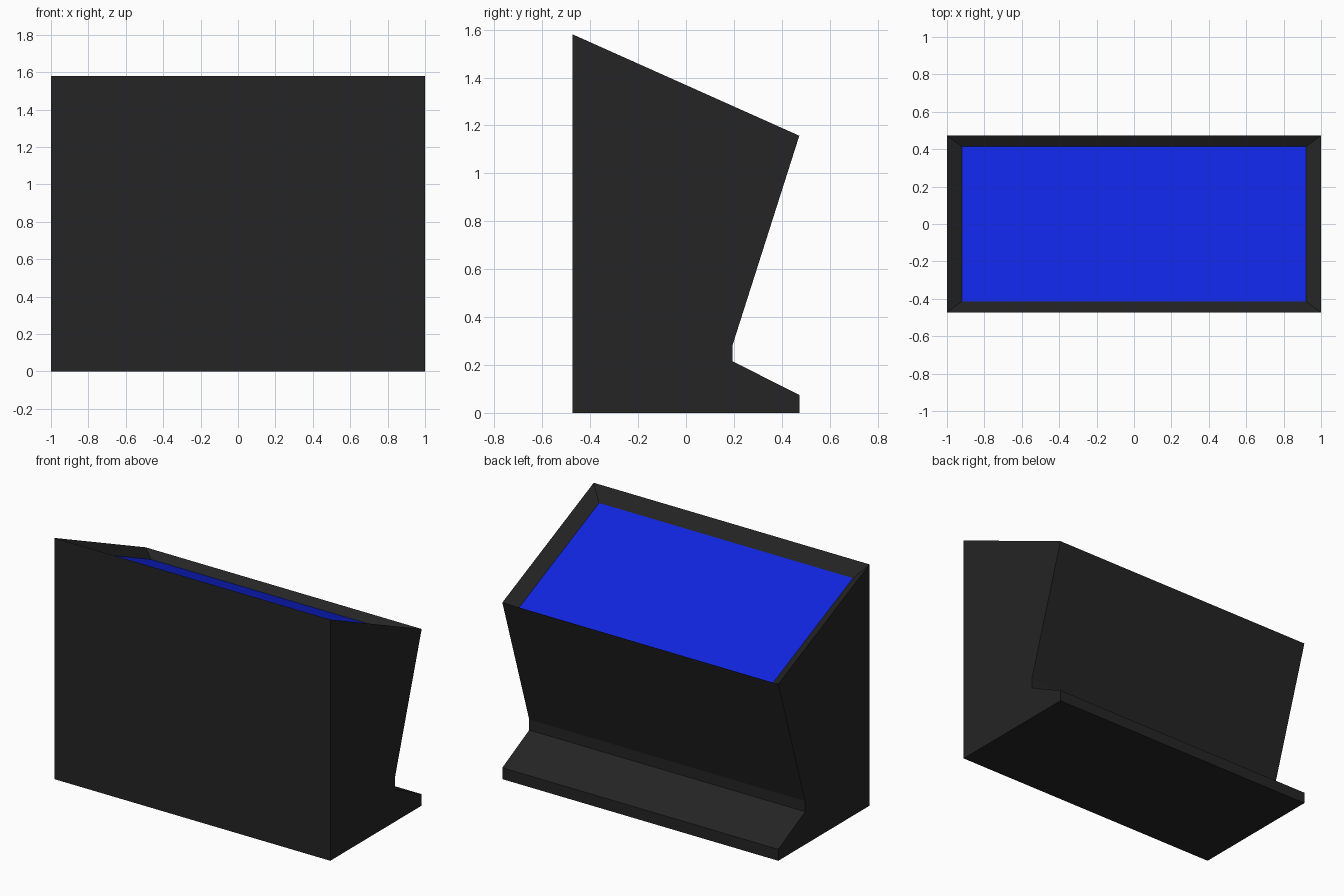
import bpy
import bmesh
from math import copysign

cube = bpy.data.objects.get("Cube")
if cube:
    bpy.data.objects.remove(cube, do_unlink=True)


def make_material(name, colour):
    mat = bpy.data.materials.new(name)
    mat.use_nodes = True
    mat.diffuse_color = colour
    mat.node_tree.nodes["Principled BSDF"].inputs["Base Color"].default_value = colour
    return mat


charcoal = make_material("charcoal", (0.018, 0.018, 0.018, 1))
blue = make_material("screen blue", (0.005, 0.018, 0.73, 1))

HALF_WIDTH = 1.0
HALF_DEPTH = 0.473
FRONT_TOP, BACK_TOP = 1.58, 1.157
RECESS = 0.062


def top_height(y):
    """Height of the sloping top at depth y."""
    t = (y + HALF_DEPTH) / (2 * HALF_DEPTH)
    return FRONT_TOP + (BACK_TOP - FRONT_TOP) * t


# Side profile (y, z): base, foot ledge, waist, leaning back, sloping top
profile = [
    (-HALF_DEPTH, 0), (HALF_DEPTH, 0), (HALF_DEPTH, 0.075),
    (0.195, 0.215), (0.195, 0.285),
    (HALF_DEPTH, BACK_TOP), (-HALF_DEPTH, FRONT_TOP),
]

# Console body: profile extruded across the width
bm = bmesh.new()
side = bm.faces.new([bm.verts.new((-HALF_WIDTH, y, z)) for y, z in profile])
extruded = bmesh.ops.extrude_face_region(bm, geom=[side])["geom"]
new_verts = [g for g in extruded if isinstance(g, bmesh.types.BMVert)]
bmesh.ops.translate(bm, verts=new_verts, vec=(2 * HALF_WIDTH, 0, 0))
bmesh.ops.recalc_face_normals(bm, faces=bm.faces[:])

# Sunken screen with a bevelled rim
screen = max(bm.faces, key=lambda f: f.calc_center_median().z)
bmesh.ops.inset_individual(bm, faces=[screen], thickness=0.06)
for v in screen.verts:
    v.co.x = copysign(0.92, v.co.x)
    v.co.y = copysign(0.414, v.co.y)
    v.co.z = top_height(v.co.y) - RECESS
screen.material_index = 1

mesh = bpy.data.meshes.new("console_body")
bm.to_mesh(mesh)
bm.free()
mesh.materials.append(charcoal)
mesh.materials.append(blue)
body = bpy.data.objects.new("console_body", mesh)
bpy.context.collection.objects.link(body)
